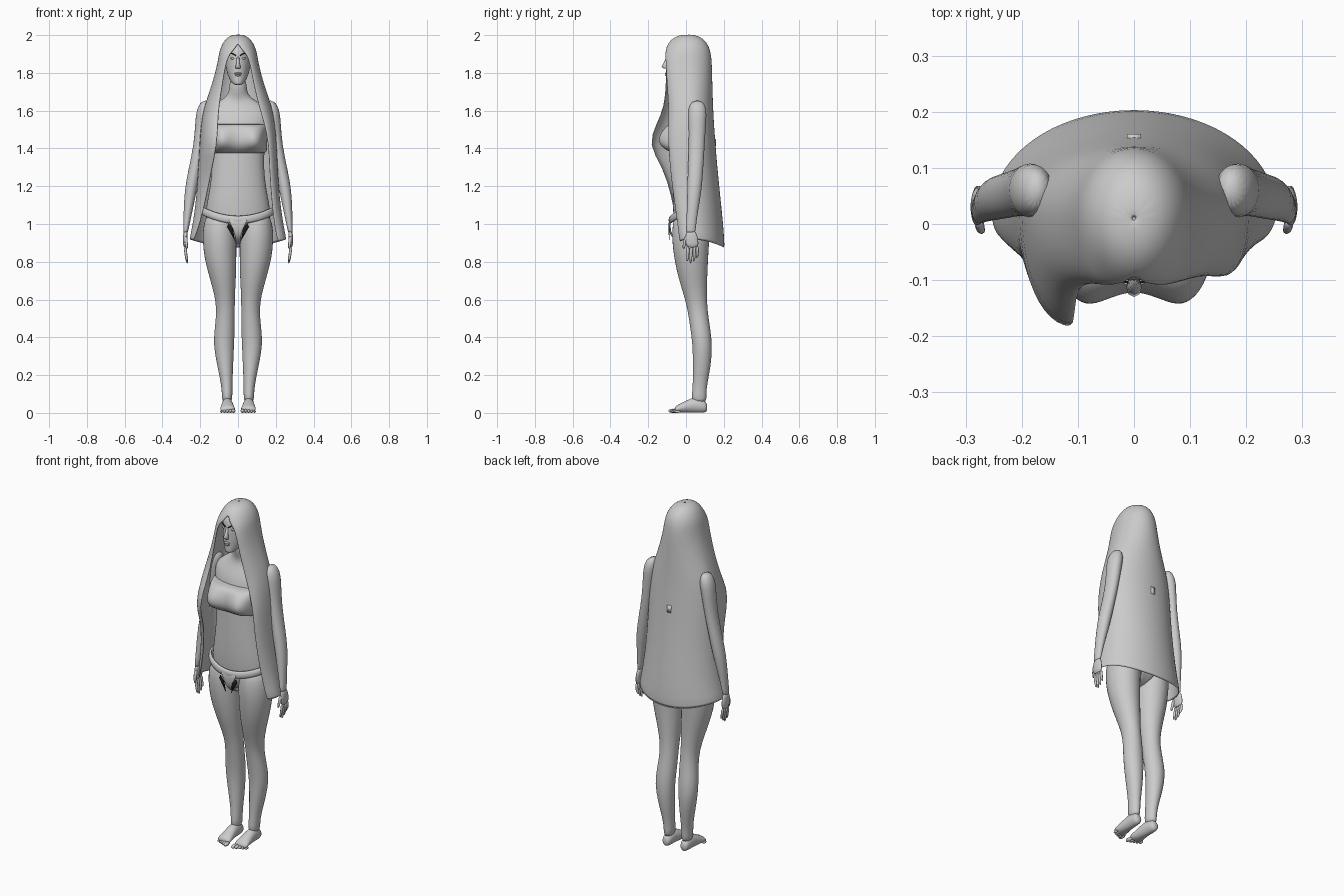
import bpy, bmesh
from math import sin, cos, pi, exp
from mathutils import Matrix, Vector


def finish(bm, name, mirror=False, subsurf=1, thick=0, color=None):
    bmesh.ops.remove_doubles(bm, verts=bm.verts, dist=0.0002)
    bmesh.ops.recalc_face_normals(bm, faces=bm.faces)
    me = bpy.data.meshes.new(name)
    bm.to_mesh(me)
    bm.free()
    ob = bpy.data.objects.new(name, me)
    bpy.context.collection.objects.link(ob)
    for p in me.polygons:
        p.use_smooth = True
    if mirror:
        m = ob.modifiers.new("mirror", 'MIRROR')
        m.use_mirror_merge = False
    if thick:
        s = ob.modifiers.new("thickness", 'SOLIDIFY')
        s.thickness, s.offset = thick, 0
    if subsurf:
        ob.modifiers.new("smooth", 'SUBSURF').levels = subsurf
        ob.modifiers["smooth"].render_levels = subsurf
    if color:
        mat = bpy.data.materials.new(name)
        mat.diffuse_color = color
        me.materials.append(mat)
    return ob


def skin(bm, rings, closed=True, caps=True):
    """Bridge a list of point rings with quads."""
    vs = [[bm.verts.new(p) for p in r] for r in rings]
    n = len(vs[0])
    for a, b in zip(vs, vs[1:]):
        for i in range(n if closed else n - 1):
            j = (i + 1) % n
            bm.faces.new((a[i], a[j], b[j], b[i]))
    if closed and caps:
        bm.faces.new(vs[0])
        bm.faces.new(vs[-1])


def loft(bm, rows, axis='z', n=16):
    """Rows are (position, centre a, centre b, radius a, radius b)."""
    rings = []
    for t, a, b, ra, rb in rows:
        pts = [(a + ra * cos(2 * pi * i / n), b + rb * sin(2 * pi * i / n)) for i in range(n)]
        rings.append([(p, q, t) if axis == 'z' else (p, t, q) for p, q in pts])
    skin(bm, rings)


def ball(bm, c, r):
    m = Matrix.Translation(c) @ Matrix.Diagonal((*r, 1))
    bmesh.ops.create_uvsphere(bm, u_segments=10, v_segments=7, radius=1, matrix=m)


# Torso and neck
bm = bmesh.new()
loft(bm, [(z, 0, cy, rx, ry) for z, cy, rx, ry in [
    (.90, .03, .04, .05), (.95, .035, .13, .088), (1.0, .035, .17, .1), (1.07, .03, .176, .1),
    (1.15, .018, .158, .09), (1.25, .01, .142, .08), (1.35, .015, .138, .082),
    (1.45, .025, .148, .09), (1.55, .035, .168, .085), (1.6, .047, .17, .068),
    (1.64, .055, .12, .055), (1.67, .05, .065, .05), (1.7, .035, .047, .047),
    (1.78, .02, .045, .045)]], n=20)
finish(bm, "torso")

# Head with nose and lips
bm = bmesh.new()
loft(bm, [(z, 0, cy, rx, ry) for z, cy, rx, ry in [
    (1.735, -.08, .02, .022), (1.75, -.055, .036, .047), (1.78, -.03, .053, .072),
    (1.82, -.012, .064, .092), (1.87, 0, .069, .103), (1.92, 0, .071, .101),
    (1.96, 0, .05, .08)]], n=20)
finish(bm, "head")
bm = bmesh.new()
loft(bm, [(1.885, 0, -.098, .006, .006), (1.85, 0, -.108, .009, .012),
          (1.832, 0, -.113, .014, .017), (1.822, 0, -.104, .012, .01)], n=8)
ball(bm, (0, -.104, 1.797), (.02, .008, .005))
ball(bm, (0, -.103, 1.788), (.017, .008, .006))
finish(bm, "nose_and_lips", subsurf=0)

# Eyes and brows
bm = bmesh.new()
ball(bm, (.028, -.089, 1.877), (.014, .008, .006))
finish(bm, "eyes", mirror=True, subsurf=0)
bm = bmesh.new()
skin(bm, [[(.01, -.104, 1.888), (.03, -.1, 1.9), (.05, -.085, 1.9)],
          [(.01, -.104, 1.893), (.03, -.1, 1.906), (.05, -.085, 1.904)]], closed=False)
finish(bm, "brows", mirror=True, subsurf=0, thick=.004, color=(.02, .02, .02, 1))

# Legs
bm = bmesh.new()
loft(bm, [(.05, .058, .07, .027, .042), (.1, .057, .069, .028, .038), (.16, .06, .075, .031, .039),
          (.25, .068, .084, .043, .049), (.36, .076, .088, .056, .053), (.45, .07, .075, .054, .054),
          (.54, .065, .062, .049, .053), (.62, .07, .05, .054, .061), (.72, .081, .035, .072, .079),
          (.82, .094, .027, .087, .092), (.92, .098, .024, .092, .101), (1.0, .096, .03, .09, .104),
          (1.07, .085, .03, .075, .085)])
finish(bm, "legs", mirror=True)

# Feet and toes
bm = bmesh.new()
loft(bm, [(.113, .058, .028, .015, .018), (.1, .058, .034, .027, .034), (.05, .057, .044, .029, .044),
          (0, .056, .033, .034, .033), (-.045, .055, .021, .041, .021),
          (-.062, .055, .017, .039, .014)], axis='y')
finish(bm, "feet", mirror=True)
bm = bmesh.new()
for i in range(5):
    r = .011 - .001 * i
    ball(bm, (.024 + .016 * i, -.07 + .006 * i, r), (r, .024 - .002 * i, r))
finish(bm, "toes", mirror=True, subsurf=0)

# Arms
bm = bmesh.new()
loft(bm, [(1.655, .172, .06, .018, .028), (1.61, .18, .06, .041, .052), (1.54, .19, .06, .037, .047),
          (1.42, .203, .057, .031, .043), (1.28, .231, .05, .034, .041), (1.18, .25, .045, .033, .039),
          (1.08, .263, .035, .025, .031), (.98, .275, .026, .015, .025), (.95, .278, .025, .013, .028)])
finish(bm, "arms", mirror=True)

# Hands, fingers and thumb
bm = bmesh.new()
loft(bm, [(.97, .276, .026, .013, .026), (.92, .28, .03, .013, .037), (.87, .28, .034, .01, .036)], n=12)
for y, tip in [(.06, .82), (.044, .8), (.027, .787), (.01, .8)]:
    loft(bm, [(.885, .28, y, .009, .01), (.84, .277, y, .008, .009), (tip, .268, y - .003, .006, .006)], n=8)
loft(bm, [(.94, .277, .005, .01, .012), (.9, .274, -.008, .009, .01), (.865, .27, -.013, .006, .007)], n=8)
finish(bm, "hands", mirror=True)

# Bandeau with two rounded cups
bm = bmesh.new()
rings = []
for z, bulge, grow in [(1.37, .0, .0), (1.385, .035, .005), (1.41, .075, .008), (1.44, .088, .008),
                       (1.47, .08, .01), (1.5, .055, .014), (1.525, .03, .014), (1.53, 0, .0)]:
    ring = []
    for i in range(48):
        a = 2 * pi * i / 48
        x, y = (.147 + grow) * cos(a), .025 + (.093 + grow) * sin(a)
        if y < .025:
            lobe = .5 + .5 * exp(-((abs(x) - .095) / .055) ** 2)
            y -= bulge * lobe * min(1, -sin(a) * 1.6)
        ring.append((x, y, z))
    rings.append(ring)
skin(bm, rings)
finish(bm, "bandeau")

# Bandeau knot at the back
bm = bmesh.new()
bmesh.ops.create_cube(bm, size=1, matrix=Matrix.Translation((0, .14, 1.43)) @ Matrix.Diagonal((.025, .04, .04, 1)))
finish(bm, "bandeau_knot", subsurf=0)

# Bikini waistband, dipping at front and back
bm = bmesh.new()
skin(bm, [[((.184 + g) * cos(a), .03 + (.112 + g) * sin(a), 1.022 + .045 * cos(a) ** 2 + h)
           for a in [2 * pi * i / 40 for i in range(40)]]
          for h, g in [(-.022, .0), (0, .006), (.022, -.002)]], caps=False)
finish(bm, "bikini_waistband", thick=.014)

# Bikini panel running between the legs
bm = bmesh.new()
skin(bm, [[(w * k, y, z) for k in (-1, -.5, 0, .5, 1)] for z, w, y in [
    (1.03, .06, -.087), (.98, .03, -.087), (.935, .015, -.08), (.9, .012, -.03), (.89, .012, .03),
    (.92, .03, .1), (.97, .06, .135), (1.03, .1, .137)]], closed=False)
finish(bm, "bikini_panel", thick=.01)

# Dark side inserts of the bikini
bm = bmesh.new()
bm.faces.new([bm.verts.new(p) for p in [(.018, -.088, .915), (.058, -.09, .985), (.05, -.092, 1.005), (.026, -.092, .975)]])
finish(bm, "bikini_inserts", mirror=True, subsurf=0, thick=.003, color=(.01, .01, .01, 1))

# Long hair: height, half width, side y, back y, left edge x y, right edge x y
levels = [
    (2.0, .001, .01, .011, 0, .009, 0, .009), (1.997, .03, .01, .045, 0, -.03, 0, -.03),
    (1.985, .055, .01, .08, 0, -.062, 0, -.062),
    (1.96, .076, .01, .106, 0, -.09, 0, -.09), (1.93, .09, .01, .121, -.012, -.104, .012, -.104),
    (1.9, .098, .01, .129, -.045, -.108, .045, -.108), (1.85, .106, .01, .134, -.063, -.105, .063, -.105),
    (1.75, .13, .015, .136, -.08, -.104, .08, -.1), (1.62, .178, .02, .14, -.1, -.113, .11, -.09),
    (1.53, .193, .02, .145, -.105, -.155, .14, -.092), (1.42, .202, .02, .153, -.11, -.202, .162, -.092),
    (1.3, .207, .02, .163, -.135, -.12, .165, -.083), (1.15, .216, .02, .178, -.165, -.075, .175, -.065),
    (1.0, .236, .02, .194, -.2, -.05, .19, -.042), (.87, .255, .025, .203, -.235, -.02, .21, -.032)]
rings = []
for z, w, ys, yb, lx, ly, rx, ry in levels:
    q = [pi / 2 * i / 6 for i in range(7)]
    left = [(-w + (w + lx) * (1 - cos(t)), ys + (ly - ys) * sin(t)) for t in reversed(q)]
    back = [(-w * cos(pi * i / 18), ys + (yb - ys) * sin(pi * i / 18)) for i in range(1, 18)]
    right = [(w - (w - rx) * (1 - cos(t)), ys + (ry - ys) * sin(t)) for t in q]
    lift = .045 if z < .9 else 0
    rings.append([(x, y, z + lift * (x / w) ** 2) for x, y in left + back + right])
bm = bmesh.new()
skin(bm, rings, closed=False)
finish(bm, "long_hair", thick=.007)
